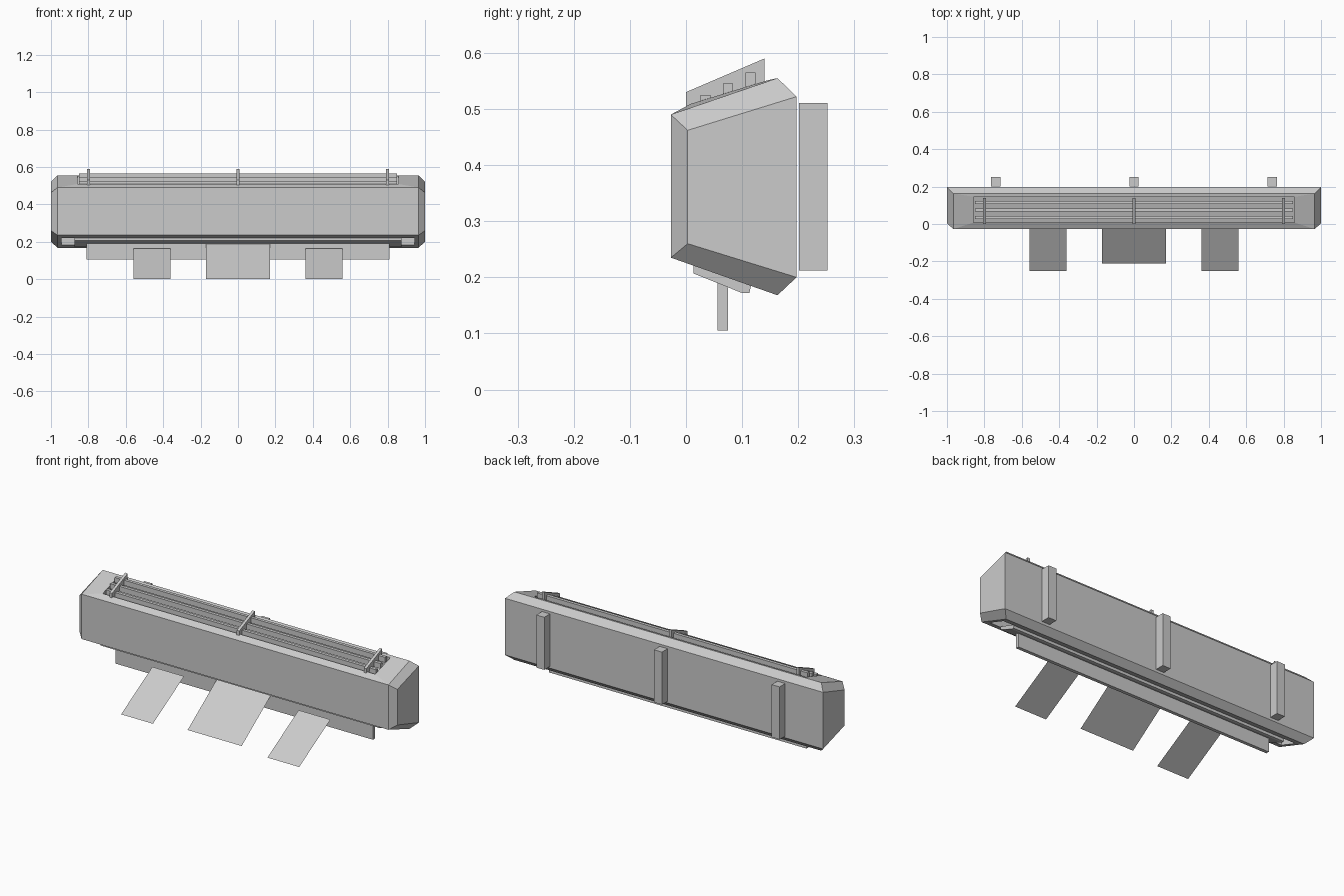
import bpy
import bmesh
from mathutils import Vector

cube = bpy.data.objects.get("Cube")
if cube:
    bpy.data.objects.remove(cube, do_unlink=True)

grey = bpy.data.materials.new("light grey")
grey.use_nodes = True
grey.diffuse_color = (0.6, 0.6, 0.6, 1)
grey.node_tree.nodes["Principled BSDF"].inputs["Base Color"].default_value = (0.6, 0.6, 0.6, 1)


def finish(name, bm, closed=True):
    if closed:
        bmesh.ops.recalc_face_normals(bm, faces=bm.faces)
    mesh = bpy.data.meshes.new(name)
    bm.to_mesh(mesh)
    bm.free()
    mesh.materials.append(grey)
    obj = bpy.data.objects.new(name, mesh)
    bpy.context.collection.objects.link(obj)
    return obj


def prism(name, profile, x0, x1):
    """Extrude a (y, z) profile along x."""
    bm = bmesh.new()
    face = bm.faces.new([bm.verts.new((x0, y, z)) for y, z in profile])
    ext = bmesh.ops.extrude_face_region(bm, geom=[face])["geom"]
    bmesh.ops.translate(bm, vec=(x1 - x0, 0, 0),
                        verts=[v for v in ext if isinstance(v, bmesh.types.BMVert)])
    return finish(name, bm)


def box(name, x, y, z):
    return prism(name, [(y[0], z[0]), (y[1], z[0]), (y[1], z[1]), (y[0], z[1])], *x)


def bridge(bm, a, b):
    for i in range(4):
        j = (i + 1) % 4
        bm.faces.new((a[i], a[j], b[j], b[i]))


def recess(bm, outer, half, front, back, depth):
    """Sloped panel with a rectangular well; front and back are (y, z) of its rim."""
    rim = [bm.verts.new((s * half, y, z))
           for s, (y, z) in ((-1, front), (1, front), (1, back), (-1, back))]
    floor = [bm.verts.new(v.co + Vector((0, 0, depth))) for v in rim]
    bridge(bm, outer, rim)
    bridge(bm, rim, floor)
    bm.faces.new(floor)


# Casing: bevelled shell with an intake well on top and an outlet well below
bm = bmesh.new()
rim_profile = [(-0.027, 0.235), (-0.027, 0.49), (0.163, 0.555), (0.163, 0.168)]
end_profile = [(0.003, 0.26), (0.003, 0.462), (0.197, 0.522), (0.197, 0.20)]
rims, ends = {}, {}
for s in (-1, 1):
    rims[s] = [bm.verts.new((s * 0.965, y, z)) for y, z in rim_profile]
    ends[s] = [bm.verts.new((s, y, z)) for y, z in end_profile]
    bm.faces.new(ends[s])
    for i in range(3):
        bm.faces.new((rims[s][i], rims[s][i + 1], ends[s][i + 1], ends[s][i]))
    bm.faces.new((rims[s][3], rims[s][0], ends[s][0], ends[s][3]))
L, R = rims[-1], rims[1]
bm.faces.new((L[0], R[0], R[1], L[1]))
bm.faces.new((ends[-1][2], ends[1][2], ends[1][3], ends[-1][3]))
for i in (2, 3):
    bm.faces.new((L[i], R[i], ends[1][i], ends[-1][i]))
recess(bm, [L[1], R[1], R[2], L[2]], 0.857, (0.008, 0.509), (0.145, 0.551), -0.05)
recess(bm, [L[0], R[0], R[3], L[3]], 0.945, (0.013, 0.221), (0.118, 0.184), 0.06)
finish("casing", bm)

# Intake grille: stepped slats held by three fins
for i in range(3):
    y, top = 0.035 + 0.04 * i, 0.525 + 0.02 * i
    box(f"grille_slat_{i + 1}", (-0.85, 0.85), (y - 0.009, y + 0.009), (top - 0.03, top))
for i, x in enumerate((-0.8, 0, 0.8)):
    prism(f"grille_fin_{i + 1}", [(0, 0.495), (0.14, 0.54), (0.14, 0.59), (0, 0.53)],
          x - 0.008, x + 0.008)

# Outlet vane and hanging flap
prism("outlet_vane", [(0.013, 0.225), (0.013, 0.207), (0.1, 0.172), (0.113, 0.172), (0.117, 0.19)],
      -0.875, 0.875)
box("outlet_flap", (-0.81, 0.81), (0.056, 0.075), (0.105, 0.2))

# Wall brackets
for i, x in enumerate((-0.74, 0, 0.74)):
    box(f"wall_bracket_{i + 1}", (x - 0.025, x + 0.025), (0.201, 0.252), (0.212, 0.511))

# Airflow sheets slanting down to the front
for name, x0, x1, low_y, top_y, top_z in (
        ("airflow_sheet_right", -0.56, -0.36, -0.25, 0.03, 0.163),
        ("airflow_sheet_centre", -0.17, 0.17, -0.21, 0.052, 0.187),
        ("airflow_sheet_left", 0.36, 0.56, -0.25, 0.03, 0.163)):
    bm = bmesh.new()
    bm.faces.new([bm.verts.new(p) for p in (
        (x0, low_y, 0), (x1, low_y, 0), (x1, top_y, top_z), (x0, top_y, top_z))])
    finish(name, bm, closed=False)
